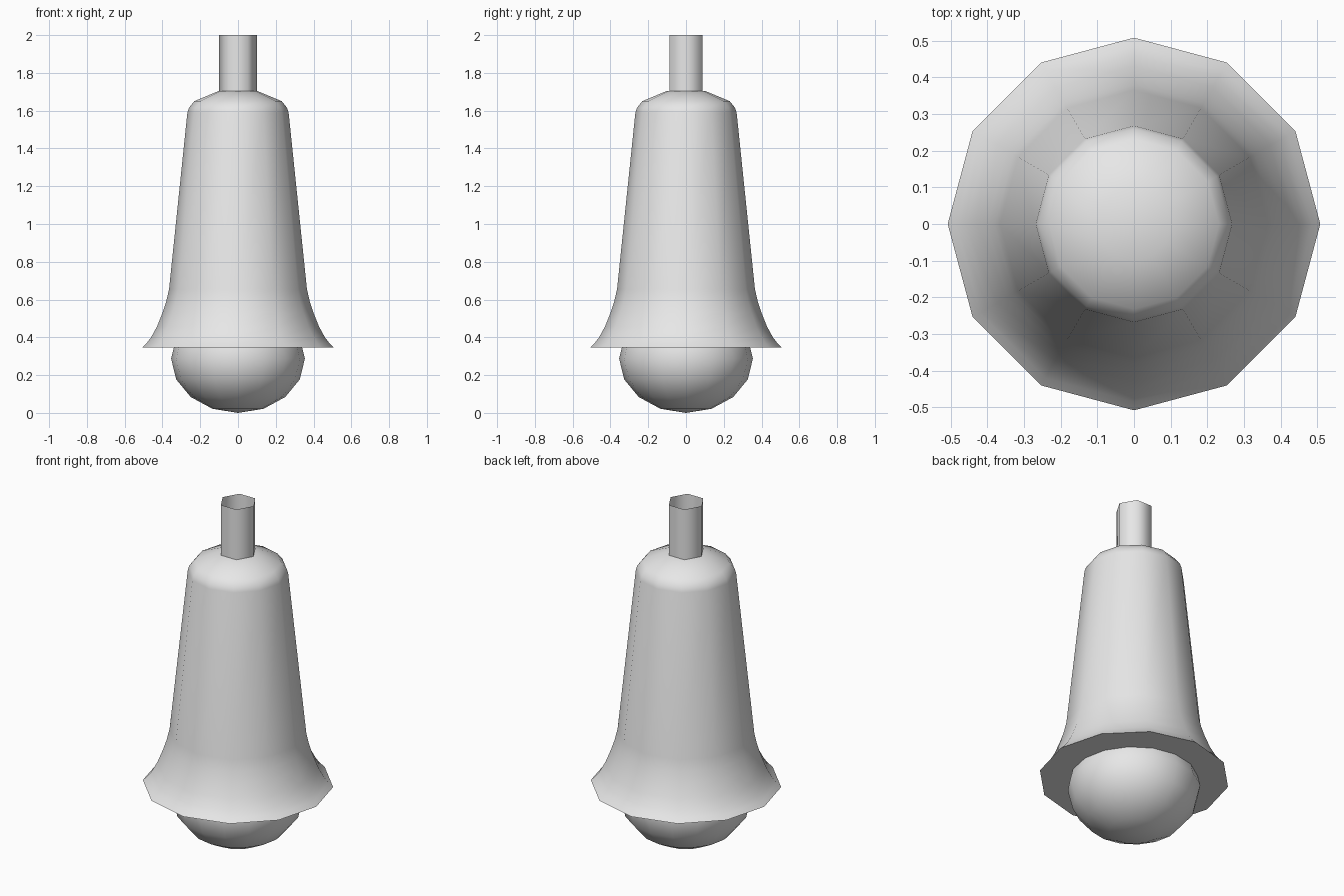
import bpy, bmesh, math

if "Cube" in bpy.data.objects:
    bpy.data.objects.remove(bpy.data.objects["Cube"])

grey = bpy.data.materials.new("plain_grey")
grey.diffuse_color = (0.8, 0.8, 0.8, 1.0)
grey.use_nodes = True
grey.node_tree.nodes["Principled BSDF"].inputs["Base Color"].default_value = grey.diffuse_color


def lathe(name, profile, sides, cap_bottom=False, cap_top=False):
    """Spin a bottom-to-top (radius, height) profile around z."""
    bm = bmesh.new()
    rings = []
    for r, z in profile:
        if r == 0:
            rings.append([bm.verts.new((0, 0, z))] * sides)
        else:
            rings.append([bm.verts.new((r * math.cos(2 * math.pi * i / sides),
                                        r * math.sin(2 * math.pi * i / sides), z))
                          for i in range(sides)])
    for low, high in zip(rings, rings[1:]):
        for i in range(sides):
            j = (i + 1) % sides
            corners = [low[i], low[j], high[j], high[i]]
            bm.faces.new(list(dict.fromkeys(corners)))
    if cap_bottom:
        bm.faces.new(rings[0][::-1])
    if cap_top:
        bm.faces.new(rings[-1])
    mesh = bpy.data.meshes.new(name)
    bm.to_mesh(mesh)
    bm.free()
    mesh.materials.append(grey)
    obj = bpy.data.objects.new(name, mesh)
    bpy.context.collection.objects.link(obj)
    bpy.ops.object.select_all(action='DESELECT')
    obj.select_set(True)
    bpy.context.view_layer.objects.active = obj
    bpy.ops.object.shade_smooth_by_angle(angle=math.radians(65))
    return obj


# Flared bell body with a flat underside and sloped shoulder
lathe("bell_body",
      [(0.508, 0.345), (0.485, 0.368), (0.46, 0.40), (0.43, 0.455),
       (0.40, 0.53), (0.38, 0.59), (0.365, 0.655), (0.268, 1.59),
       (0.26, 1.615), (0.232, 1.65), (0.10, 1.705)],
      12, cap_bottom=True, cap_top=True)

# Open six-sided tube on top
lathe("stem_tube", [(0.10, 1.70), (0.10, 2.0)], 6)

# Slightly flattened ball hanging below the rim
ball = [(0.354 * math.sin(a), 0.287 - 0.287 * math.cos(a))
        for a in (math.pi * k / 8 for k in range(1, 8))]
lathe("clapper_ball", [(0, 0)] + ball + [(0, 0.574)], 16)
